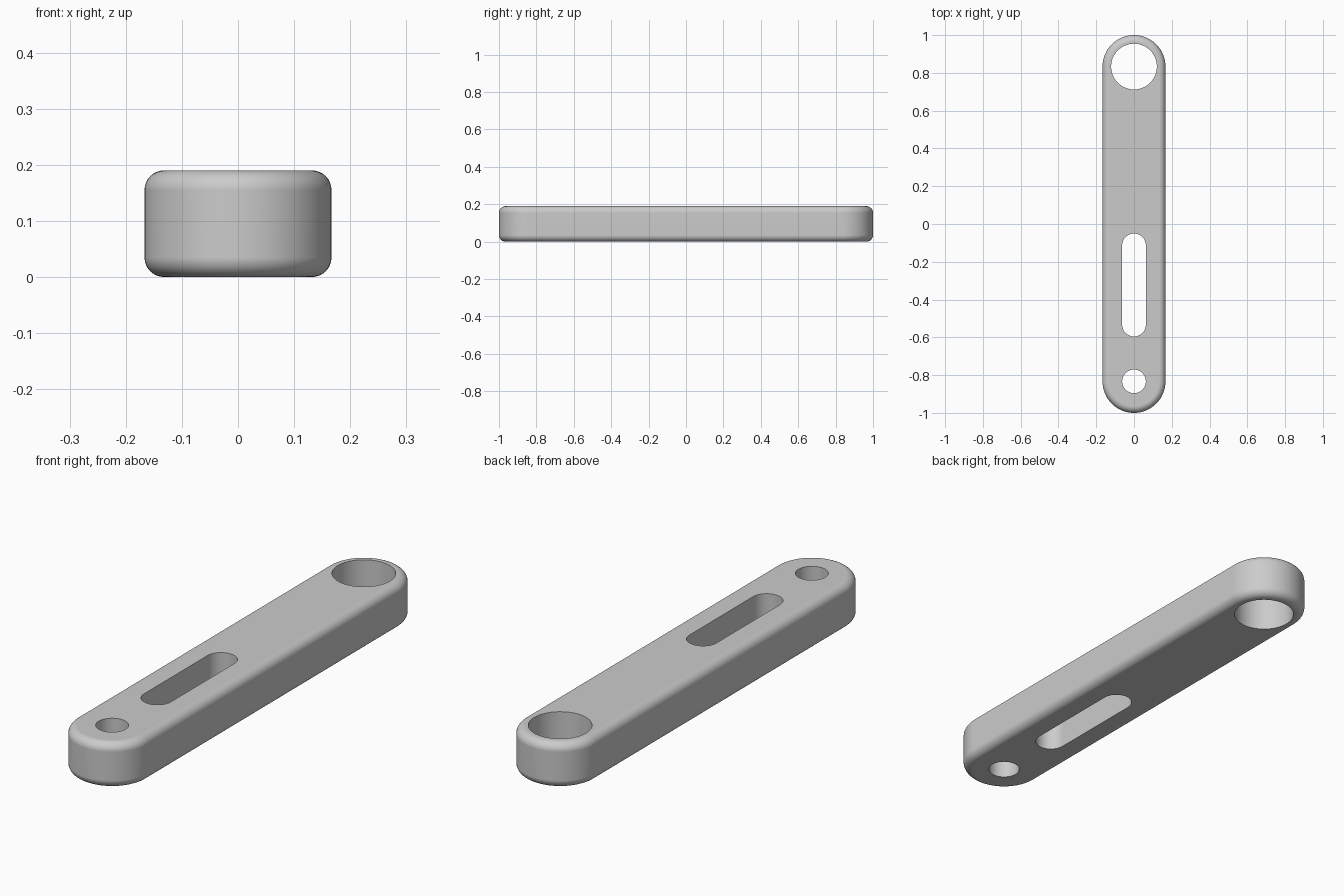
import bpy
import bmesh
from math import pi, sin, cos, radians

cube = bpy.data.objects.get("Cube")
if cube:
    bpy.data.objects.remove(cube, do_unlink=True)

HEIGHT = 0.19
WIDTH_RADIUS = 1 / 6
FILLET = 0.035

grey = bpy.data.materials.new("plain_grey")
grey.use_nodes = True
colour = (0.6, 0.6, 0.6, 1)
grey.diffuse_color = colour
grey.node_tree.nodes["Principled BSDF"].inputs["Base Color"].default_value = colour


def rounded_bar(name, radius, y_low, y_high, z_low, z_high, fillet=0, steps=32):
    """Prism with half-round ends centred at y_low and y_high (equal for a cylinder)."""
    points = []
    for centre, start in ((y_high, 0), (y_low, pi)):
        for i in range(steps + 1):
            if y_low == y_high and i == steps:
                continue
            a = start + pi * i / steps
            points.append((radius * cos(a), centre + radius * sin(a), z_low))
    bm = bmesh.new()
    base = bm.faces.new([bm.verts.new(p) for p in points])
    top = bmesh.ops.extrude_face_region(bm, geom=[base])["geom"]
    bmesh.ops.translate(bm, vec=(0, 0, z_high - z_low),
                        verts=[g for g in top if isinstance(g, bmesh.types.BMVert)])
    bmesh.ops.recalc_face_normals(bm, faces=bm.faces)
    if fillet:
        rims = [e for e in bm.edges if abs(e.verts[0].co.z - e.verts[1].co.z) < 1e-5]
        bmesh.ops.bevel(bm, geom=rims, offset=fillet, segments=8, profile=0.5,
                        affect='EDGES', clamp_overlap=True)
    mesh = bpy.data.meshes.new(name)
    bm.to_mesh(mesh)
    bm.free()
    mesh.materials.append(grey)
    obj = bpy.data.objects.new(name, mesh)
    bpy.context.collection.objects.link(obj)
    return obj


# Rounded link body
END = 1 - WIDTH_RADIUS
link = rounded_bar("link_bar", WIDTH_RADIUS, -END, END, 0, HEIGHT, FILLET)
bpy.ops.object.select_all(action='DESELECT')
link.select_set(True)
bpy.context.view_layer.objects.active = link

# Through holes: large bore, slot and small pin hole
holes = [("large_bore", 0.121, END, END),
         ("slot", 0.0625, -0.533, -0.113),
         ("pin_hole", 0.0625, -END, -END)]
for name, radius, low, high in holes:
    cutter = rounded_bar(name + "_cutter", radius, low, high, -0.1, HEIGHT + 0.1)
    cutter.hide_render = True
    cut = link.modifiers.new(name, 'BOOLEAN')
    cut.operation = 'DIFFERENCE'
    cut.solver = 'EXACT'
    cut.object = cutter
    bpy.ops.object.modifier_apply(modifier=cut.name)
    bpy.data.objects.remove(cutter, do_unlink=True)

# Smooth fillets with crisp hole rims and flat faces
bpy.ops.object.shade_smooth_by_angle(angle=radians(30))
weighted = link.modifiers.new("flat_face_normals", 'WEIGHTED_NORMAL')
weighted.keep_sharp = True
